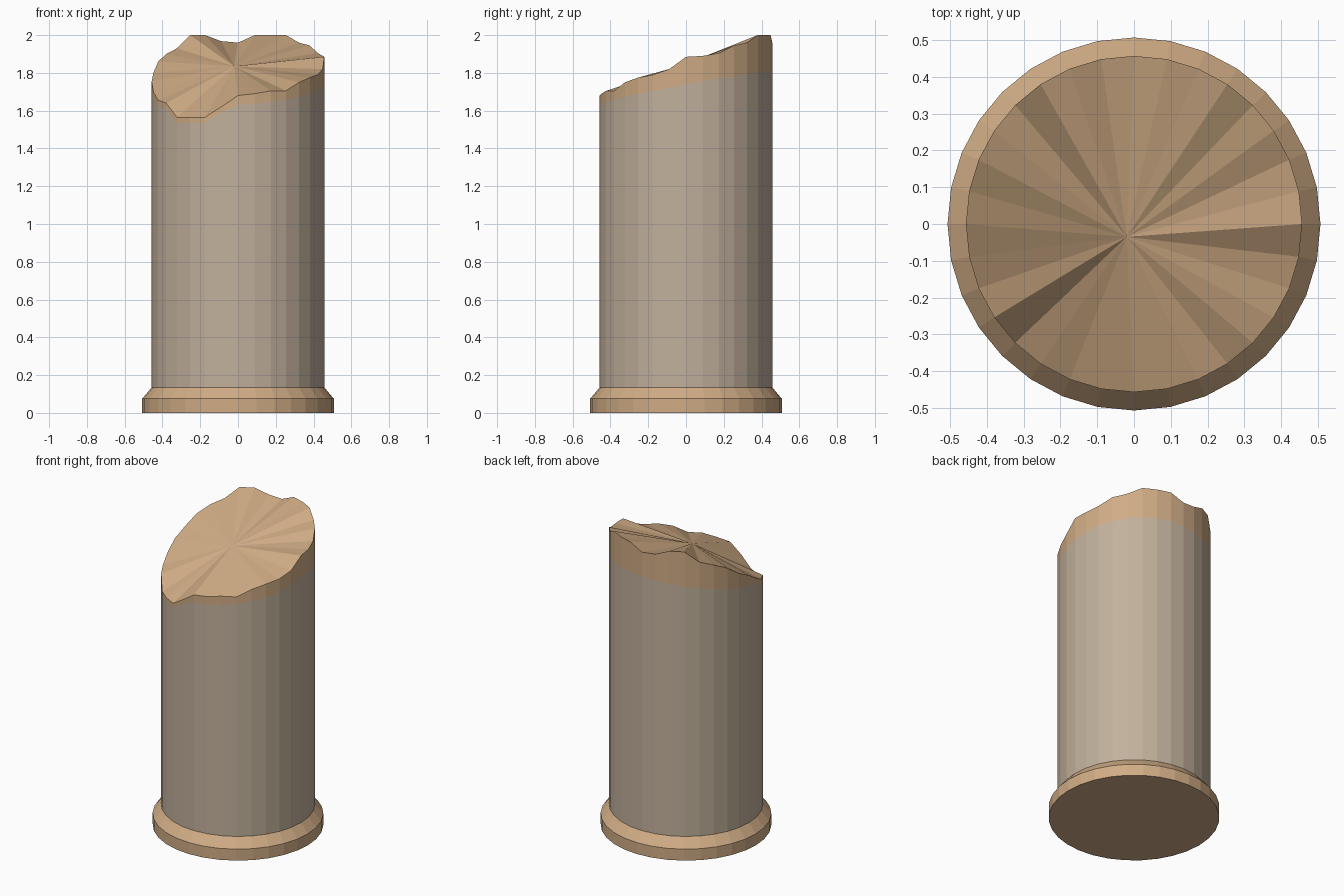
import bpy, bmesh, math

if "Cube" in bpy.data.objects:
    bpy.data.objects.remove(bpy.data.objects["Cube"])

SIDES = 32
R_BASE, R_SHAFT = 0.507, 0.457
Z_FOOT, Z_SHAFT = 0.075, 0.135


def srgb(r, g, b):
    return tuple((c / 255 / 12.92) if c < 10 else ((c / 255 + 0.055) / 1.055) ** 2.4
                 for c in (r, g, b)) + (1.0,)


def material(name, colour):
    m = bpy.data.materials.new(name)
    m.diffuse_color = colour
    m.use_nodes = True
    m.node_tree.nodes["Principled BSDF"].inputs["Base Color"].default_value = m.diffuse_color
    return m


tan = material("tan stone", srgb(208, 172, 133))
grey = material("grey beige stone", srgb(194, 177, 156))


def ring(bm, radius, heights):
    return [bm.verts.new((radius * math.cos(2 * math.pi * i / SIDES),
                          radius * math.sin(2 * math.pi * i / SIDES), heights[i]))
            for i in range(SIDES)]


def bridge(bm, low, high, mat):
    for i in range(SIDES):
        j = (i + 1) % SIDES
        bm.faces.new((low[i], low[j], high[j], high[i])).material_index = mat


def finish(bm, name):
    mesh = bpy.data.meshes.new(name)
    bm.normal_update()
    bm.to_mesh(mesh)
    bm.free()
    mesh.materials.append(tan)
    mesh.materials.append(grey)
    obj = bpy.data.objects.new(name, mesh)
    bpy.context.collection.objects.link(obj)


# Plinth: short drum with a sloped upper edge
bm = bmesh.new()
foot = ring(bm, R_BASE, [0] * SIDES)
lip = ring(bm, R_BASE, [Z_FOOT] * SIDES)
neck = ring(bm, R_SHAFT, [Z_SHAFT] * SIDES)
bm.faces.new(foot[::-1])
bridge(bm, foot, lip, 0)
bridge(bm, lip, neck, 0)
finish(bm, "plinth")

# Broken rim heights, anticlockwise from +x
rim_z = [1.885, 1.89, 1.905, 1.945, 1.96, 2.0, 2.0, 2.0,
         1.96, 1.968, 2.0, 2.0, 1.93, 1.90, 1.86, 1.80,
         1.755, 1.70, 1.655, 1.64, 1.565, 1.565, 1.565, 1.62,
         1.68, 1.69, 1.705, 1.705, 1.75, 1.775, 1.79, 1.82]

# Lower edge of the tan band: a tilted plane kept just below the rim
band_z = []
for i, z in enumerate(rim_z):
    a = 2 * math.pi * i / SIDES
    band_z.append(min(1.715 + 0.025 * math.cos(a) + 0.085 * math.sin(a), z - 0.03))

# Shaft: grey drum, tan broken band and jagged fan on top
bm = bmesh.new()
bottom = ring(bm, R_SHAFT, [Z_SHAFT] * SIDES)
band = ring(bm, R_SHAFT, band_z)
rim = ring(bm, R_SHAFT, rim_z)
bridge(bm, bottom, band, 1)
bridge(bm, band, rim, 0)
apex = bm.verts.new((-0.02, -0.035, 1.835))
for i in range(SIDES):
    bm.faces.new((rim[i], rim[(i + 1) % SIDES], apex))
finish(bm, "broken_shaft")
